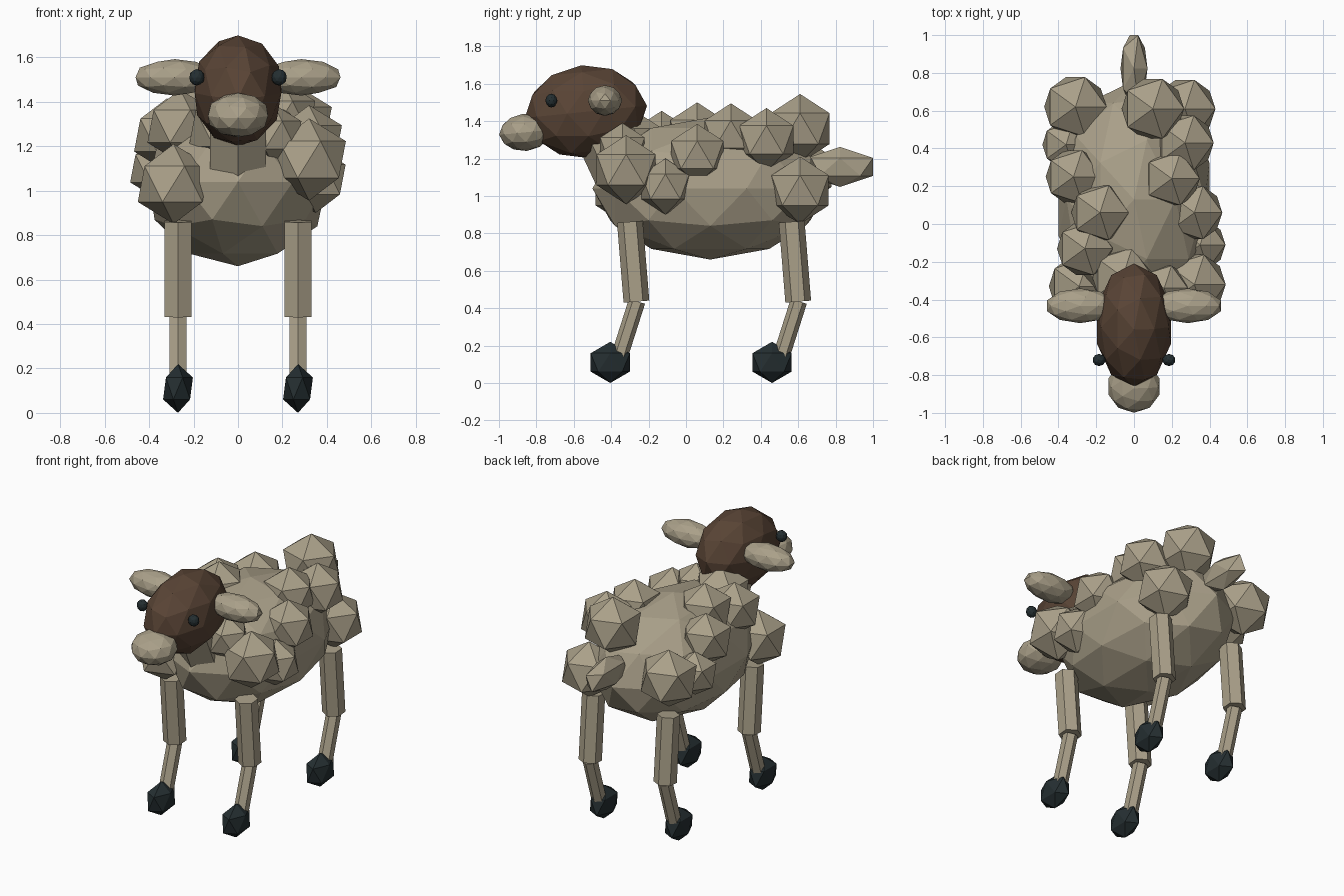
import bpy
from mathutils import Vector, Matrix

cube = bpy.data.objects.get("Cube")
if cube:
    bpy.data.objects.remove(cube, do_unlink=True)


def material(name, color):
    m = bpy.data.materials.new(name)
    m.use_nodes = True
    m.diffuse_color = (*color, 1)
    m.node_tree.nodes["Principled BSDF"].inputs["Base Color"].default_value = (*color, 1)
    return m


WOOL = material("wool_tan", (0.40, 0.35, 0.25))
FACE = material("face_brown", (0.10, 0.058, 0.036))
HOOF = material("hoof_dark", (0.018, 0.028, 0.031))


def finish(name, mat):
    ob = bpy.context.object
    ob.name = name
    ob.data.materials.append(mat)
    return ob


def blob(name, mat, center, radii, detail=2, pitch=0.0):
    """Faceted ellipsoid."""
    bpy.ops.mesh.primitive_ico_sphere_add(subdivisions=detail, radius=1)
    ob = finish(name, mat)
    ob.data.transform(Matrix.Diagonal((*radii, 1)))
    ob.location = center
    ob.rotation_euler.x = pitch
    return ob


def rod(name, mat, start, end, radius):
    """Six-sided bar that leans in the side plane."""
    a, b = Vector(start), Vector(end)
    bpy.ops.mesh.primitive_cylinder_add(vertices=6, radius=radius, depth=(b - a).length)
    ob = finish(name, mat)
    ob.location = (a + b) / 2
    ob.rotation_euler = (b - a).to_track_quat('Z', 'Y').to_euler()
    return ob


# Body, neck and tail
blob("body", WOOL, (0, 0.13, 1.04), (0.42, 0.63, 0.38))
rod("neck", WOOL, (0, -0.28, 0.97), (0, -0.48, 1.40), 0.145)
blob("tail", WOOL, (0, 0.823, 1.155), (0.08, 0.208, 0.107), 1)

# Head and muzzle
blob("head", FACE, (0, -0.535, 1.45), (0.205, 0.328, 0.25), 2, 0.1)
blob("muzzle", WOOL, (0, -0.86, 1.34), (0.142, 0.14, 0.1), 2, 0.1)

# Paired parts
for side, s in (("left", 1), ("right", -1)):
    blob(side + "_ear", WOOL, (s * 0.285, -0.433, 1.51), (0.185, 0.092, 0.082))
    blob(side + "_eye", HOOF, (s * 0.185, -0.72, 1.51), (0.035, 0.032, 0.037))
    for end, y in (("front", 0), ("back", 0.865)):
        x, leg = s * 0.27, f"{end}_{side}_"
        rod(leg + "upper_leg", WOOL, (x, y - 0.265, 0.435), (x, y - 0.30, 0.862), 0.069)
        rod(leg + "lower_leg", WOOL, (x, y - 0.36, 0.13), (x, y - 0.262, 0.437), 0.045)
        blob(leg + "hoof", HOOF, (x, y - 0.405, 0.11), (0.075, 0.123, 0.11), 1)

# Wool tufts: x, y, z, radius
TUFTS = [
    (0.32, -0.32, 1.14, 0.185), (0.35, -0.11, 1.05, 0.15),
    (0.32, 0.06, 1.22, 0.165), (0.27, 0.43, 1.30, 0.17),
    (0.20, 0.24, 1.33, 0.165), (0.10, 0.61, 1.36, 0.185),
    (0.27, 0.61, 1.03, 0.18), (0.16, -0.34, 1.25, 0.14),
    (-0.31, 0.62, 1.13, 0.185), (-0.36, 0.42, 1.10, 0.14),
    (-0.32, 0.25, 1.25, 0.165), (-0.18, 0.06, 1.33, 0.17),
    (-0.26, -0.13, 1.29, 0.165), (-0.29, -0.33, 1.03, 0.18),
    (-0.06, -0.28, 1.28, 0.18),
]
for i, (x, y, z, r) in enumerate(TUFTS):
    blob(f"wool_tuft_{i + 1}", WOOL, (x, y, z), (r, r, r), 1)
